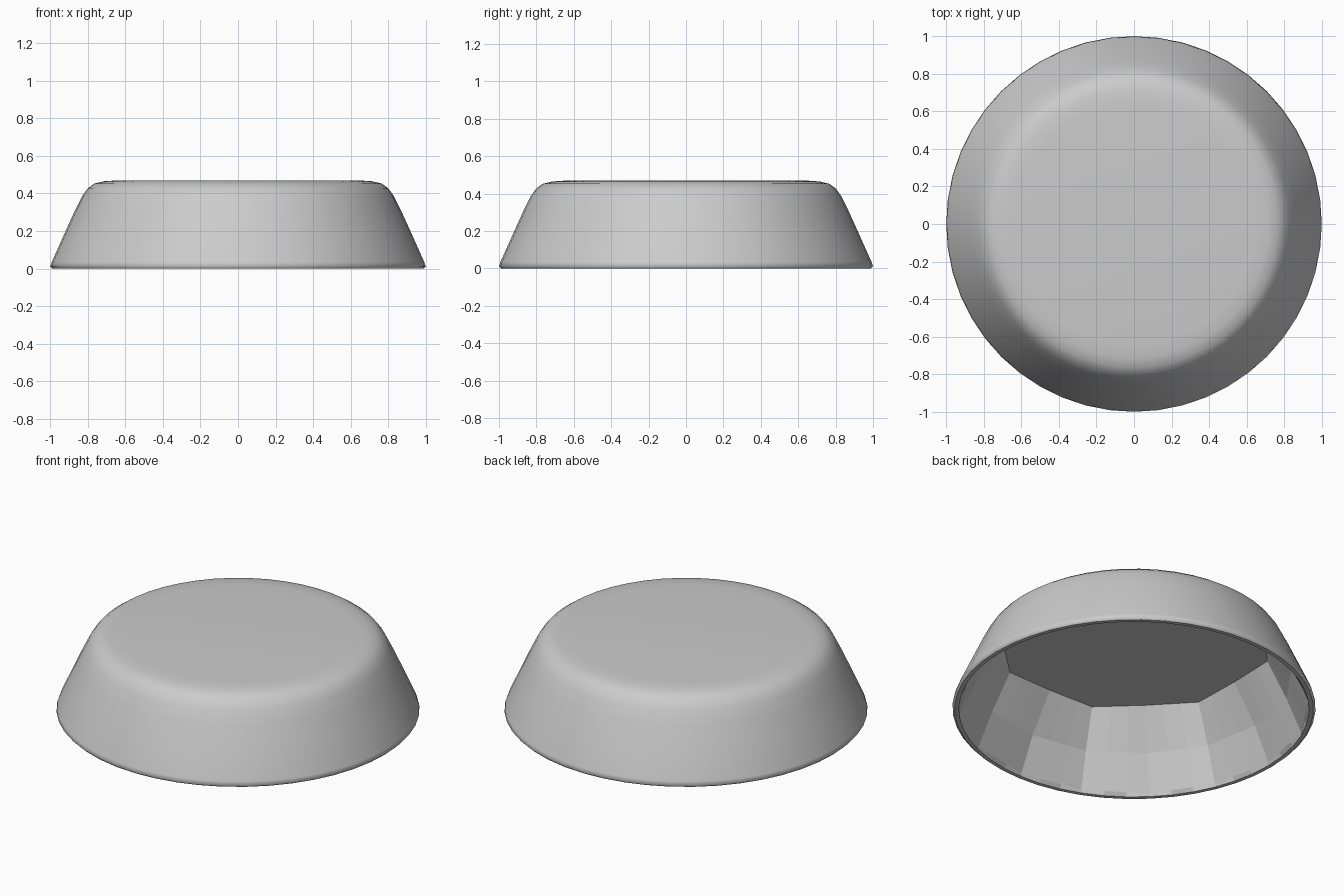
import bpy, bmesh, math

if "Cube" in bpy.data.objects:
    bpy.data.objects.remove(bpy.data.objects["Cube"])

SEG = 48      # outer sides
FACETS = 16   # flat facets inside
bm = bmesh.new()


def ring(radius, z, faceted=False, wobble=0.0):
    verts = []
    step = SEG // FACETS
    for i in range(SEG):
        if faceted:
            # points placed along the straight sides of a faceted polygon
            k, t = divmod(i, step)
            t /= step
            pts = []
            for j in (k, k + 1):
                a = 2 * math.pi * j / FACETS
                r = radius + (wobble if j % 2 else -wobble)
                pts.append((r * math.cos(a), r * math.sin(a)))
            x = pts[0][0] * (1 - t) + pts[1][0] * t
            y = pts[0][1] * (1 - t) + pts[1][1] * t
        else:
            a = 2 * math.pi * i / SEG
            x, y = radius * math.cos(a), radius * math.sin(a)
        verts.append(bm.verts.new((x, y, z)))
    return verts


def join(a, b, smooth):
    for i in range(SEG):
        j = (i + 1) % SEG
        bm.faces.new((a[i], a[j], b[j], b[i])).smooth = smooth


# Outer wall and rounded shoulder
outer = [(0.988, 0.0), (1.0, 0.012), (0.992, 0.035), (0.918, 0.2), (0.868, 0.31),
         (0.828, 0.39), (0.80, 0.428), (0.765, 0.453), (0.715, 0.465), (0.64, 0.47)]
rings = [ring(r, z) for r, z in outer]
for a, b in zip(rings, rings[1:]):
    join(a, b, True)
bm.faces.new(rings[-1]).smooth = True

# Faceted hollow underside
lip = ring(0.965, 0.0)
lower = ring(0.965, 0.02, True)
middle = ring(0.875, 0.22, True, 0.006)
ceiling = ring(0.745, 0.44, True, 0.025)
join(lip, rings[0], False)
for a, b in ((lower, lip), (middle, lower), (ceiling, middle)):
    join(a, b, False)
bm.faces.new(list(reversed(ceiling)))

bmesh.ops.recalc_face_normals(bm, faces=bm.faces)
mesh = bpy.data.meshes.new("domed_shell")
bm.to_mesh(mesh)
bm.free()
shell = bpy.data.objects.new("domed_shell", mesh)
bpy.context.collection.objects.link(shell)
